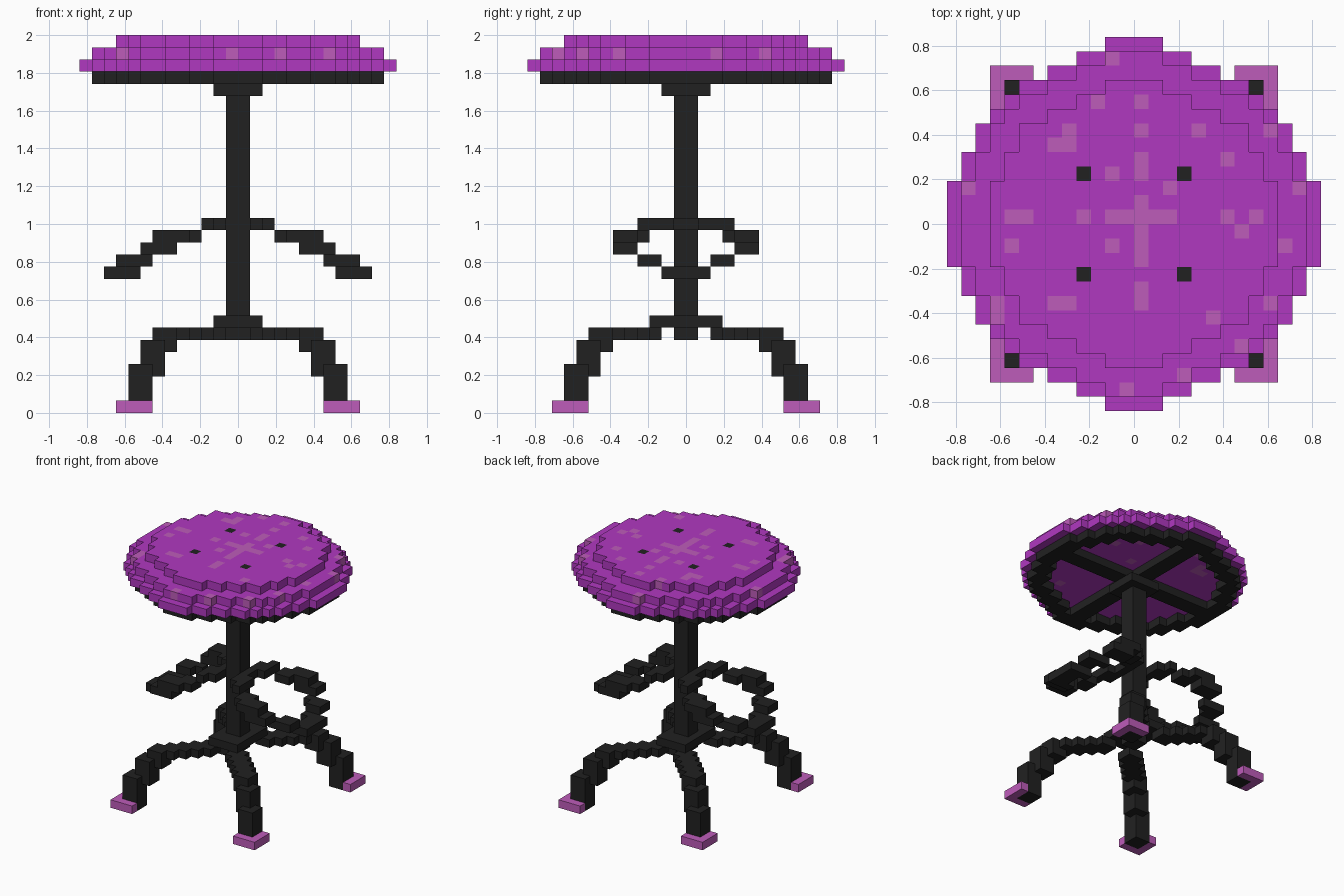
import bpy
import bmesh

cube = bpy.data.objects.get("Cube")
if cube:
    bpy.data.objects.remove(cube, do_unlink=True)

V = 2 / 31  # edge length of one block


def material(name, rgb):
    m = bpy.data.materials.new(name)
    m.use_nodes = True
    m.diffuse_color = (*rgb, 1)
    bsdf = next(n for n in m.node_tree.nodes if n.type == 'BSDF_PRINCIPLED')
    bsdf.inputs["Base Color"].default_value = (*rgb, 1)
    bsdf.inputs["Roughness"].default_value = 0.8
    return m


MATS = {
    "purple": material("purple", (0.434, 0.040, 0.527)),
    "pink": material("pale_pink", (0.515, 0.107, 0.491)),
    "black": material("black", (0.0152, 0.0152, 0.0152)),
}

# Six directions with the corners of the face on that side
SIDES = {
    (1, 0, 0): [(1, 0, 0), (1, 1, 0), (1, 1, 1), (1, 0, 1)],
    (-1, 0, 0): [(0, 0, 0), (0, 0, 1), (0, 1, 1), (0, 1, 0)],
    (0, 1, 0): [(0, 1, 0), (0, 1, 1), (1, 1, 1), (1, 1, 0)],
    (0, -1, 0): [(0, 0, 0), (1, 0, 0), (1, 0, 1), (0, 0, 1)],
    (0, 0, 1): [(0, 0, 1), (1, 0, 1), (1, 1, 1), (0, 1, 1)],
    (0, 0, -1): [(0, 0, 0), (0, 1, 0), (1, 1, 0), (1, 0, 0)],
}


def build(name, cells, colour):
    """Skin a set of block cells; colour is a name or a rule on the cell."""
    rule = colour if callable(colour) else (lambda c: colour)
    names = sorted({rule(c) for c in cells})
    bm = bmesh.new()
    verts = {}
    for c in sorted(cells):
        for d, corners in SIDES.items():
            if tuple(a + b for a, b in zip(c, d)) in cells:
                continue
            loop = []
            for k in corners:
                p = tuple(a + b for a, b in zip(c, k))
                if p not in verts:
                    verts[p] = bm.verts.new([a * V for a in p])
                loop.append(verts[p])
            bm.faces.new(loop).material_index = names.index(rule(c))
    mesh = bpy.data.meshes.new(name)
    bm.to_mesh(mesh)
    bm.free()
    for n in names:
        mesh.materials.append(MATS[n])
    obj = bpy.data.objects.new(name, mesh)
    bpy.context.collection.objects.link(obj)


def box(x0, x1, y0, y1, z0, z1):
    return {(x, y, z) for x in range(x0, x1) for y in range(y0, y1)
            for z in range(z0, z1)}


def disc(half_widths, z):
    """Stepped round layer: one half width for each row from the middle out."""
    out = set()
    for row, w in enumerate(half_widths):
        out |= box(-w, w, row, row + 1, z, z + 1)
        out |= box(-w, w, -row - 1, -row, z, z + 1)
    return out


def mirror(cells, sx, sy):
    return {(x if sx > 0 else -1 - x, y if sy > 0 else -1 - y, z)
            for x, y, z in cells}


LARGE = [13, 13, 13, 12, 12, 11, 11, 10, 9, 8, 6, 4, 2]
MEDIUM = [12, 12, 12, 11, 11, 10, 10, 9, 8, 6, 4, 2]
SMALL = [10, 10, 10, 9, 9, 8, 8, 6, 4, 2]

# Cushion with pale speckles and four dark buttons
SPOTS = {
    (0, 8), (-3, 8), (-2, 11), (0, 6), (0, 3), (0, 4), (-5, 6), (-5, 5),
    (-6, 5), (4, 6), (9, 6), (6, 4), (-2, 3), (2, 2), (-12, 2), (11, 2),
    (-9, 0), (-8, 0), (-4, 0), (6, 0), (8, 0), (7, -1), (-9, -2), (-2, -2),
    (10, -2), (0, -5), (0, -6), (-6, -6), (-5, -6), (-11, -6), (-10, -6),
    (-10, -7), (9, -6), (5, -7), (3, -11), (-1, -12), (7, -9),
}
SPOTS |= {(x, 0) for x in range(-2, 3)} | {(0, y) for y in range(-3, 2)}
BUTTONS = {(x, y) for x in (-4, 3) for y in (-4, 3)}
SPOT_RIM = {(x, y) for x, y, z in disc(SMALL, 0)}


def cushion_colour(c):
    x, y, z = c
    if z == 30 and (x, y) in BUTTONS:
        return "black"
    if (x, y) in SPOTS and (z > 28 or (x, y) in SPOT_RIM):
        return "pink"
    return "purple"


build("cushion", disc(LARGE, 28) | disc(MEDIUM, 29) | disc(SMALL, 30),
      cushion_colour)

# Frame under the cushion: ring, cross beams and hub
ring = disc(MEDIUM, 27) - disc(SMALL, 27)
beams = box(-11, 11, -1, 1, 27, 28) | box(-1, 1, -11, 11, 27, 28)
build("seat_frame", ring | beams, "black")
build("seat_hub", box(-2, 2, -2, 2, 26, 27), "black")

# Post and collar
build("post", box(-1, 1, -1, 1, 6, 26), "black")
build("collar", box(-2, 2, -3, 3, 7, 8), "black")

# One leg: sloping arm, then stepped shin down to the floor
leg = set()
for i in range(1, 6):
    leg |= box(i, i + 2, i + 1, i + 3, 6, 7)
leg |= box(5, 7, 6, 8, 5, 7)
leg |= box(6, 8, 7, 9, 3, 6)
leg |= box(7, 9, 8, 10, 0, 4)
# Foot pad wraps the two outer sides of the leg
foot = box(7, 10, 8, 11, 0, 1) - leg

for sx, side in ((1, "left"), (-1, "right")):
    for sy, end in ((1, "back"), (-1, "front")):
        build(f"{end}_{side}_leg", mirror(leg, sx, sy), "black")
        build(f"{end}_{side}_foot", mirror(foot, sx, sy), "pink")

# Half of a drooping side loop, mirrored front to back
half = (box(1, 2, 0, 3, 15, 16) | box(2, 3, 1, 4, 15, 16)
        | box(3, 5, 3, 5, 14, 15) | box(4, 7, 4, 6, 14, 15)
        | box(5, 8, 4, 6, 13, 14)
        | box(7, 9, 3, 4, 12, 13) | box(8, 10, 2, 4, 12, 13)
        | box(8, 10, 1, 2, 11, 12) | box(9, 11, 0, 2, 11, 12))
loop = half | mirror(half, 1, -1)
for sx, side in ((1, "left"), (-1, "right")):
    build(f"{side}_loop", mirror(loop, sx, 1), "black")
